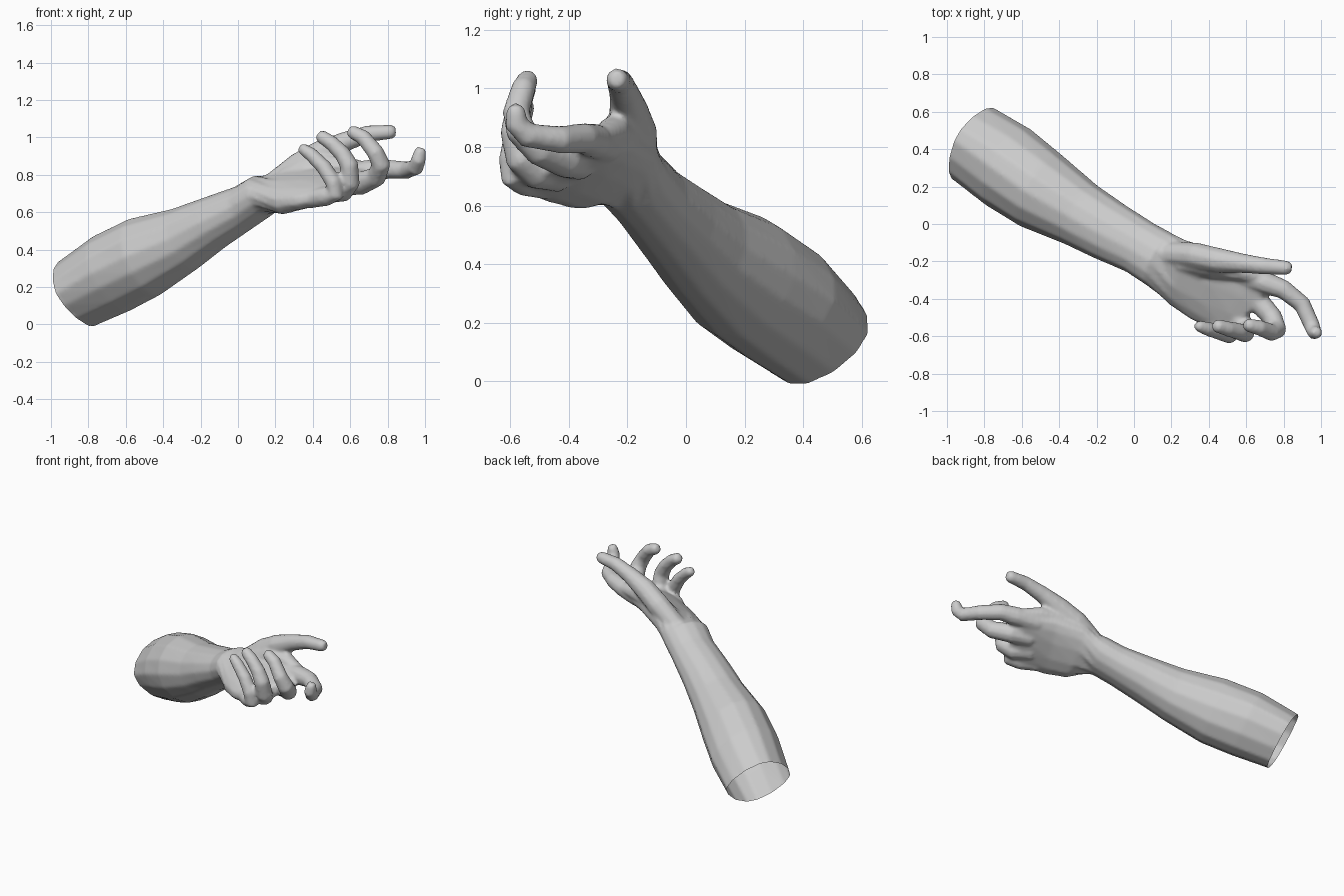
import bpy, bmesh
from math import cos, sin, tau, copysign
from mathutils import Vector as V

if "Cube" in bpy.data.objects:
    bpy.data.objects.remove(bpy.data.objects["Cube"])

parts = []


def loft(name, rings, sides):
    """Skin a closed list of (centre, half_width_vector, half_depth_vector, roundness)."""
    bm = bmesh.new()
    loops = []
    for c, a, b, p in rings:
        loop = []
        for i in range(sides):
            k = tau * i / sides
            ca, sa = cos(k), sin(k)
            ca = copysign(abs(ca) ** p, ca)
            sa = copysign(abs(sa) ** p, sa)
            loop.append(bm.verts.new(c + a * ca + b * sa))
        loops.append(loop)
    for q, r in zip(loops, loops[1:]):
        for i in range(sides):
            j = (i + 1) % sides
            bm.faces.new((q[i], q[j], r[j], r[i]))
    bm.faces.new(loops[-1])
    bm.faces.new(loops[0][::-1])
    bmesh.ops.recalc_face_normals(bm, faces=bm.faces)
    me = bpy.data.meshes.new(name)
    bm.to_mesh(me)
    bm.free()
    ob = bpy.data.objects.new(name, me)
    bpy.context.collection.objects.link(ob)
    parts.append(ob)
    return ob


LATERAL = V((.51, .71, .46)).normalized()   # across the knuckles


def digit(name, pts, sides=10, fat=1.12):
    """Tapered tube through (x, y, z, radius) with a rounded tip."""
    pos = [V(p[:3]) for p in pts]
    rad = [p[3] * fat for p in pts]
    end = (pos[-1] - pos[-2]).normalized()
    pos.append(pos[-1] + end * rad[-1] * .6)
    rad.append(rad[-1] * .65)
    rings = []
    for i, (p, r) in enumerate(zip(pos, rad)):
        a = (p - pos[i - 1]).normalized() if i else V()
        b = (pos[i + 1] - p).normalized() if i < len(pos) - 1 else V()
        t = (a + b).normalized()
        side = (LATERAL - t * LATERAL.dot(t)).normalized()
        rings.append((p, side * r, t.cross(side) * r, 1))
    return loft(name, rings, sides)


# Forearm: stations along the arm axis (distance, u, v, radius u, radius v, tilt, roundness)
D = V((.81, -.47, .34))
U = V((.502, .865, 0))
W = V((-.294, .171, .936))
rings = []
for t, u, v, ru, rv, tilt, p in [
        (-.85, -.06, .485, .222, .2, .03, 1.2), (-.6, -.075, .51, .237, .225, .02, 1.12),
        (-.37, -.095, .52, .222, .222, 0, 1.05), (-.1, -.1, .525, .18, .175, 0, 1),
        (.1, -.1, .545, .165, .145, 0, 1), (.3, -.093, .56, .15, .12, 0, 1),
        (.43, -.095, .58, .155, .115, 0, 1)]:
    rings.append((D * t + U * u + W * v, U * ru, W * rv - D * tilt, p))
end_centre, end_normal = rings[0][0], rings[0][1].cross(rings[0][2]).normalized()

# Palm: thumb-side edge, little-finger-side edge, half thickness
N = V((-.32, -.33, .88)).normalized()
for a, b, h in [((.31, -.1, .80), (.2, -.43, .625), .092),
                ((.48, -.17, .83), (.31, -.51, .64), .075),
                ((.67, -.26, .825), (.45, -.575, .67), .06),
                ((.73, -.33, .82), (.52, -.60, .69), .04)]:
    a, b = V(a), V(b)
    rings.append(((a + b) / 2, (a - b) / 2, N * h, .85))
arm = loft("forearm_and_hand", rings, 14)

# Thumb and the web joining it to the palm
digit("thumb", [(.18, -.16, .74, .06), (.33, -.17, .85, .065), (.45, -.195, .92, .062),
                (.58, -.21, .98, .048), (.70, -.225, 1.02, .041), (.82, -.235, 1.03, .035)])
digit("thumb_web", [(.26, -.20, .77, .065), (.42, -.22, .85, .065),
                    (.56, -.25, .85, .05), (.68, -.29, .83, .035)])

# Curled fingers, from knuckle to tip
digit("index_finger", [(.56, -.27, .80, .05), (.70, -.315, .82, .055), (.80, -.35, .83, .047),
                       (.90, -.43, .825, .043), (.95, -.54, .84, .04),
                       (.965, -.58, .88, .036), (.975, -.58, .925, .03)])
digit("middle_finger", [(.54, -.36, .74, .05), (.66, -.41, .755, .056), (.74, -.50, .79, .05),
                        (.765, -.565, .855, .047), (.735, -.58, .92, .042),
                        (.67, -.555, 1.0, .038), (.61, -.54, 1.03, .033)])
digit("ring_finger", [(.47, -.43, .70, .05), (.56, -.51, .715, .055), (.60, -.565, .76, .048),
                      (.595, -.585, .85, .045), (.56, -.575, .91, .041),
                      (.50, -.56, .97, .037), (.445, -.545, 1.005, .033)])
digit("little_finger", [(.38, -.48, .67, .045), (.47, -.55, .685, .048), (.525, -.59, .70, .042),
                        (.51, -.595, .76, .04), (.46, -.58, .84, .038),
                        (.39, -.56, .91, .034), (.345, -.545, .94, .028)])

# Fuse everything into one skin, relax the joins
bpy.ops.object.select_all(action='DESELECT')
for ob in parts:
    ob.select_set(True)
bpy.context.view_layer.objects.active = arm
bpy.ops.object.join()
fuse = arm.modifiers.new("fuse", 'REMESH')
fuse.mode = 'VOXEL'
fuse.voxel_size = .012
relax = arm.modifiers.new("relax", 'SMOOTH')
relax.factor = .5
relax.iterations = 4
for m in ("fuse", "relax"):
    bpy.ops.object.modifier_apply(modifier=m)

# Open the cut end of the forearm
bm = bmesh.new()
bm.from_mesh(arm.data)
into = end_normal if end_normal.dot(D) > 0 else -end_normal
bmesh.ops.bisect_plane(bm, geom=bm.verts[:] + bm.edges[:] + bm.faces[:],
                       plane_co=end_centre + into * .012, plane_no=-into, clear_outer=True)
# Close the small trim gap left by the cut
for v in {v for e in bm.edges if e.is_boundary for v in e.verts}:
    v.co -= into * .012
bm.to_mesh(arm.data)
bm.free()
bpy.ops.object.shade_smooth()
